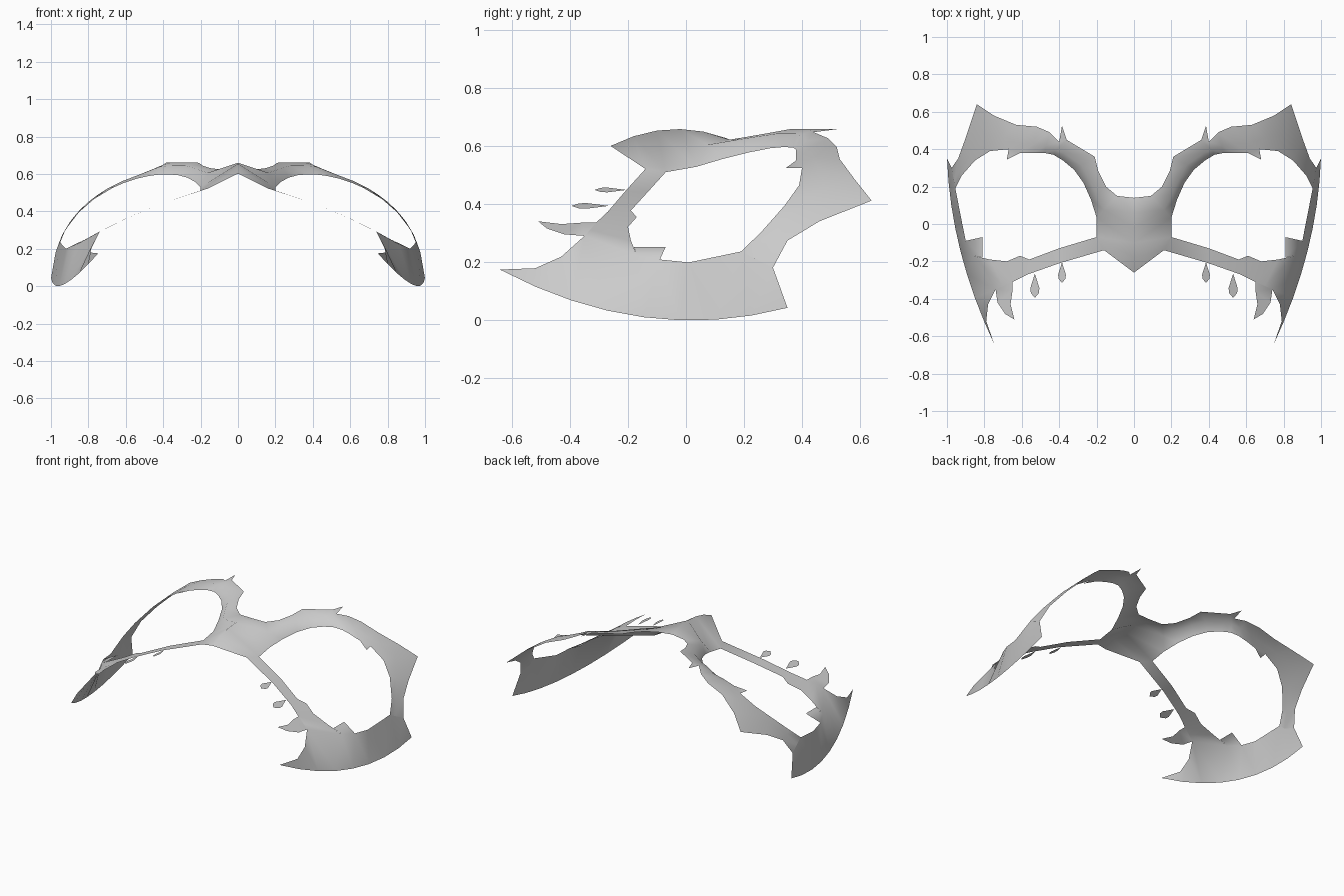
import bpy
import bmesh
from mathutils import Vector

default_cube = bpy.data.objects.get("Cube")
if default_cube:
    bpy.data.objects.remove(default_cube, do_unlink=True)

grey = bpy.data.materials.new("plain_grey")
grey.use_nodes = True
grey_value = (0.6, 0.6, 0.6, 1)
grey.diffuse_color = grey_value
grey.node_tree.nodes["Principled BSDF"].inputs["Base Color"].default_value = grey_value


def dome(x):
    """Height of the arched sheet at a distance from the centre line."""
    return .66 * (1 - x ** 2.5) ** .45


def brow_point(x, y):
    """Point on the brow: dips to the nose bridge, swells above the eye."""
    swell = min(y - .33, max(0, .5 - x)) / 5
    return Vector((x, y, dome(x) + swell))


def eye_point(x, y):
    """Point on the upper eye edge, folded down most near the nose."""
    return Vector((x, y, dome(x) - .005 / x ** 2))


def cheek_point(x, y):
    """Point on the sloping sheet below the eye."""
    return Vector((x, y, .56 - .2 * x - .22 * x * x))


def jaw_point(y):
    """Point on the bowed lower edge of the cheek plate."""
    return Vector((.96 + .19 * y - .22 * y * y, y, .4 * (y - .02) ** 2))


def ridge_point(y):
    """Point on the central ridge of the nose."""
    return Vector((0, y, .66 - 1.1 * (y + .03) ** 2))


def place(rule, pairs):
    return [rule(x, y) for x, y in pairs]


def add_face(bm, corners):
    """Add one outward-facing face, dropping repeated corners."""
    unique = []
    for corner in corners:
        if corner not in unique:
            unique.append(corner)
    face = bm.faces.new([bm.verts.new(corner) for corner in unique])
    face.normal_update()
    if face.normal.dot(face.calc_center_median()) < 0:
        face.normal_flip()


def add_ribbon(bm, left, right):
    """Bridge two rails that run along a band."""
    for i in range(len(left) - 1):
        add_face(bm, (left[i], left[i + 1], right[i + 1], right[i]))


def finish(name, bm):
    """Weld the sheet, mirror it to the other side and shade it smooth."""
    bmesh.ops.remove_doubles(bm, verts=bm.verts[:], dist=0.001)
    mesh = bpy.data.meshes.new(name)
    bm.to_mesh(mesh)
    bm.free()
    mesh.materials.append(grey)
    for polygon in mesh.polygons:
        polygon.use_smooth = True
    obj = bpy.data.objects.new(name, mesh)
    bpy.context.collection.objects.link(obj)
    obj.modifiers.new("Mirror", "MIRROR")


shell = bmesh.new()

# Brow: outer edge and eye edge with a fold between, sweeping to the temple
brow_outer = place(brow_point, [
    (.09, .15), (.15, .2), (.19, .28), (.21, .36), (.36, .45), (.4, .44), (.45, .49),
    (.52, .52), (.63, .53), (.75, .58), (.84, .64), (.9, .46), (.94, .35), (.975, .3)])
brow_inner = place(eye_point, [
    (.2, .035), (.23, .13), (.27, .22), (.32, .29), (.38, .34), (.43, .37), (.48, .38),
    (.54, .38), (.61, .38), (.67, .4), (.77, .39), (.85, .34), (.92, .26), (.955, .19)])
brow_fold = []
for inner, outer in zip(brow_inner, brow_outer):
    middle = inner.lerp(outer, .35)
    brow_fold.append(brow_point(middle.x, middle.y))
add_ribbon(shell, brow_outer, brow_fold)
add_ribbon(shell, brow_fold, brow_inner)

# Slim strip under the eye
strip_upper = place(cheek_point, [
    (.86, -.17), (.77, -.19), (.68, -.2), (.56, -.19), (.4, -.13), (.2, -.07)])
strip_lower = place(cheek_point, [
    (.74, -.35), (.7, -.33), (.65, -.31), (.57, -.27), (.4, -.21), (.16, -.14)])
add_ribbon(shell, strip_upper, strip_lower)

# Nose: central ridge down to the side edge
nose_ridge = [ridge_point(.08 * i - .26) for i in range(6)]
nose_edge = [nose_ridge[0], strip_lower[-1], strip_upper[-1],
             brow_inner[0], brow_fold[0], brow_outer[0]]
add_ribbon(shell, nose_ridge, nose_edge)

# Cheek plate: bowed lower edge and notched upper edge meeting in a point
plate_lower = [jaw_point(.35 - .124 * i) for i in range(9)]
plate_upper = [brow_outer[-1], brow_inner[-1], Vector((.92, .01, .2)), Vector((.9, -.09, .21)),
               strip_upper[0], strip_lower[0], Vector((.78, -.43, .22)),
               Vector((.79, -.52, .18)), plate_lower[-1]]
add_ribbon(shell, plate_upper, plate_lower)

# Hooked cheek point
hook_tip = cheek_point(.64, -.51)
hook_outer = [strip_lower[0], *place(cheek_point, [(.73, -.42), (.69, -.48)]), hook_tip]
hook_inner = [strip_lower[2], *place(cheek_point, [(.65, -.36), (.66, -.43)]), hook_tip]
add_ribbon(shell, hook_outer, hook_inner)
add_face(shell, strip_lower[:3])

# Small barbs on the brow, in the eye corner and under the eye
add_face(shell, (brow_outer[4], Vector((.385, .525, .66)), brow_outer[5]))
add_face(shell, (brow_inner[8], Vector((.68, .345, .526)), brow_inner[9]))
add_face(shell, (strip_upper[2], cheek_point(.61, -.17), strip_upper[3]))
add_face(shell, (cheek_point(.81, -.18), cheek_point(.81, -.07), plate_upper[3], strip_upper[0]))
finish("mask_shell", shell)

# Loose drops below the strip
drop_outline = [(0, 0), (.9, .6), (.8, .8), (0, 1), (-.8, .8), (-.9, .6)]
drop_sizes = {
    "outer_drop": (Vector((.53, -.265, .395)), .13, .027),
    "inner_drop": (Vector((.385, -.205, .45)), .11, .023),
}
for name, (tip, length, width) in drop_sizes.items():
    drop = bmesh.new()
    add_face(drop, [tip + Vector((u * width, -v * length, -u * width * .4))
                    for u, v in drop_outline])
    finish(name, drop)
